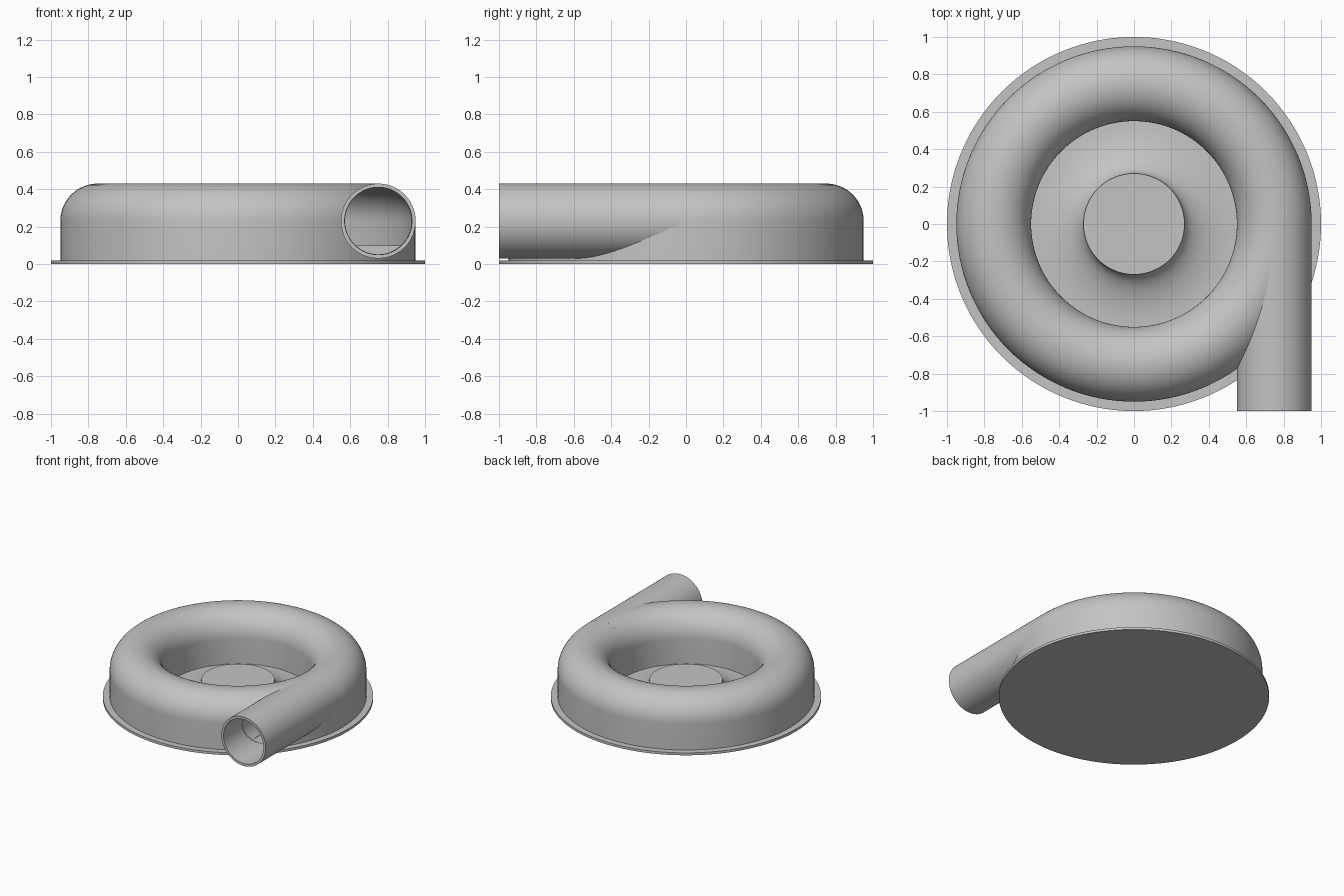
import bpy
import bmesh
from math import cos, sin, pi, radians

cube = bpy.data.objects.get("Cube")
if cube:
    bpy.data.objects.remove(cube, do_unlink=True)

SEGMENTS = 128
RING = 0.75      # radius of the volute centre line, also the outlet's x
TUBE = 0.2       # outer radius of the volute and outlet
WALL = 0.02
AXIS = 0.23      # height of the volute centre line

grey = bpy.data.materials.new("plain grey")
grey.use_nodes = True
colour = (0.55, 0.55, 0.55, 1)
grey.diffuse_color = colour
grey.node_tree.nodes["Principled BSDF"].inputs["Base Color"].default_value = colour


def revolve(name, profile, closed):
    """Spin an (r, z) profile around the z axis into a solid."""
    bm = bmesh.new()
    verts = [bm.verts.new((r, 0, z)) for r, z in profile]
    edges = [bm.edges.new(pair) for pair in zip(verts, verts[1:])]
    if closed:
        edges.append(bm.edges.new((verts[-1], verts[0])))
    bmesh.ops.spin(bm, geom=verts + edges, cent=(0, 0, 0), axis=(0, 0, 1),
                   angle=2 * pi, steps=SEGMENTS)
    bmesh.ops.remove_doubles(bm, verts=bm.verts, dist=0.0001)
    bmesh.ops.recalc_face_normals(bm, faces=bm.faces)
    mesh = bpy.data.meshes.new(name)
    bm.to_mesh(mesh)
    bm.free()
    mesh.materials.append(grey)
    obj = bpy.data.objects.new(name, mesh)
    bpy.context.collection.objects.link(obj)
    return obj


def arch(radius, floor):
    """Round-topped section with straight sides down to the floor."""
    top = [(RING - radius * cos(pi * i / 32), AXIS + radius * sin(pi * i / 32))
           for i in range(33)]
    return [(RING - radius, floor)] + top + [(RING + radius, floor)]


def lay_along_y(obj, end):
    """Turn an upright part to run towards the front from y = end."""
    obj.rotation_euler = (pi / 2, 0, 0)
    obj.location = (RING, end, AXIS)


def cut(obj, cutter):
    mod = obj.modifiers.new("cut", "BOOLEAN")
    mod.operation = "DIFFERENCE"
    mod.solver = "EXACT"
    mod.object = cutter
    bpy.context.view_layer.update()
    bpy.context.view_layer.objects.active = obj
    bpy.ops.object.modifier_apply(modifier=mod.name)
    bpy.data.objects.remove(cutter, do_unlink=True)


def smooth(obj):
    bpy.ops.object.select_all(action="DESELECT")
    obj.select_set(True)
    bpy.context.view_layer.objects.active = obj
    bpy.ops.object.shade_smooth_by_angle(angle=radians(30))


# Round back plate with its projecting flange
back_plate = revolve("back_plate", [(0, 0), (1, 0), (1, WALL), (0, WALL)], False)

# Hollow volute casing, opened where the outlet enters
casing = revolve("volute_casing", arch(TUBE, WALL / 2), True)
cavity = revolve("cavity_cutter", arch(TUBE - WALL, 0.1), True)
cut(casing, cavity)
bore_radius = TUBE - WALL - 0.002
bore = revolve("bore_cutter", [(0, 0), (bore_radius, 0), (bore_radius, 1.1), (0, 1.1)], False)
lay_along_y(bore, 0.005)
cut(casing, bore)

# Straight tangential outlet pipe
outlet = revolve("outlet_pipe", [(TUBE - WALL, 0), (TUBE, 0), (TUBE, 1), (TUBE - WALL, 1)], True)
lay_along_y(outlet, 0)

# Flared hub in the middle of the inlet
flare = [(0.55 - 0.28 * cos(pi * i / 32), 0.155 - 0.13 * sin(pi * i / 32))
         for i in range(17)]
hub = revolve("flared_hub", [(0, 0.155)] + flare + [(0.55, 0.01), (0, 0.01)], False)

for part in (back_plate, casing, outlet, hub):
    smooth(part)
